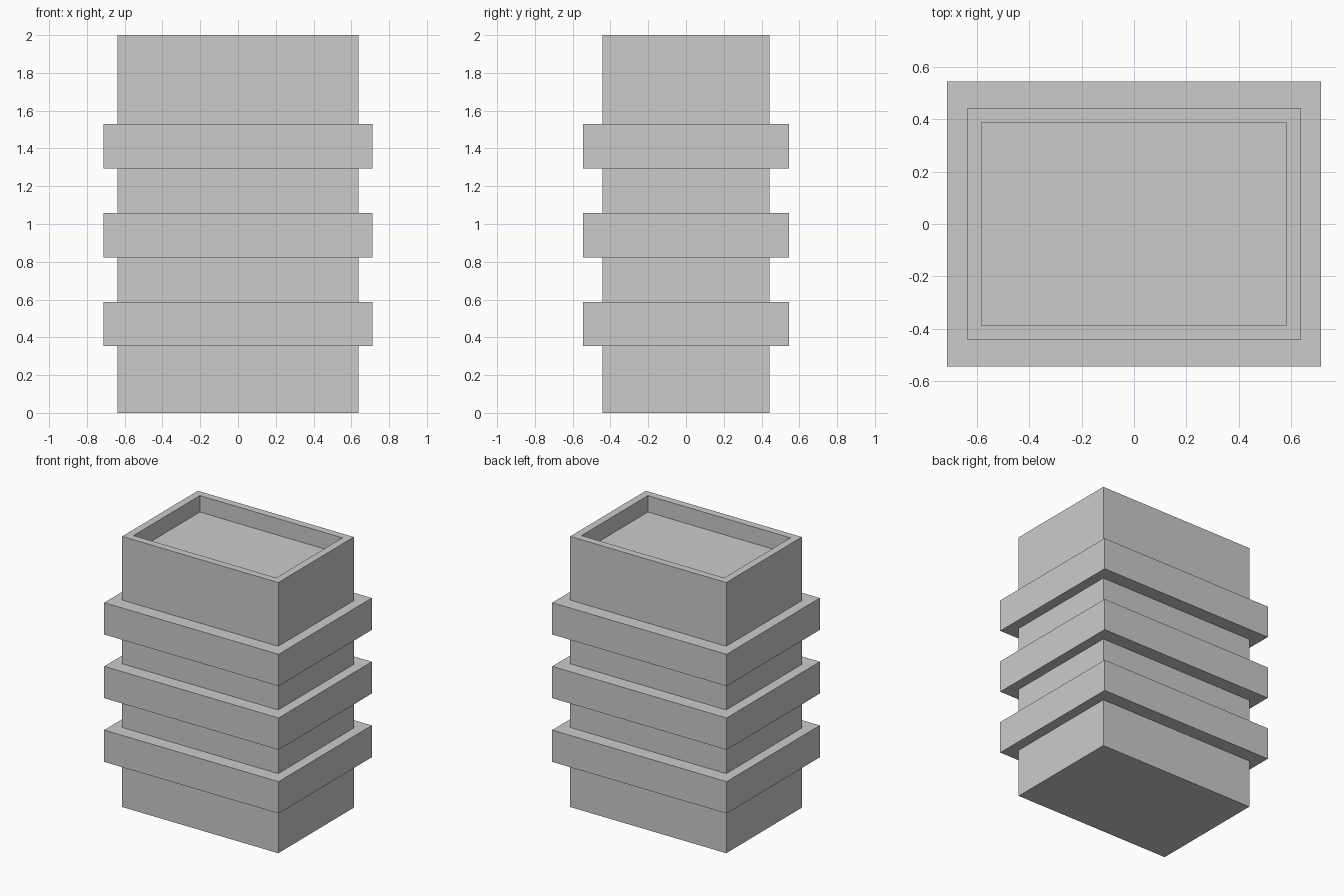
import bpy, bmesh

if "Cube" in bpy.data.objects:
    bpy.data.objects.remove(bpy.data.objects["Cube"])

STEP = 2 / 17                 # height module shared by all tiers
BODY = (0.638, 0.441)         # half sizes in x and y
BAND = (0.713, 0.544)
WELL = (0.583, 0.387)

# Profile from bottom to top: (half size, height)
rings = [(BODY, 0)]
for i in range(3):            # three projecting bands
    low, high = (3 + 4 * i) * STEP, (5 + 4 * i) * STEP
    rings += [(BODY, low), (BAND, low), (BAND, high), (BODY, high)]
# Rim and shallow recess in the top
rings += [(BODY, 2), (WELL, 2), (WELL, 2 - 0.122)]

bm = bmesh.new()
loops = [[bm.verts.new((sx * hx, sy * hy, z))
          for sx, sy in ((-1, -1), (1, -1), (1, 1), (-1, 1))]
         for (hx, hy), z in rings]
for a, b in zip(loops, loops[1:]):
    for k in range(4):
        n = (k + 1) % 4
        bm.faces.new((a[k], a[n], b[n], b[k]))
bm.faces.new(loops[0][::-1])  # underside
bm.faces.new(loops[-1])       # recess floor
bmesh.ops.recalc_face_normals(bm, faces=bm.faces)

mesh = bpy.data.meshes.new("banded_block")
bm.to_mesh(mesh)
bm.free()
bpy.context.collection.objects.link(bpy.data.objects.new("banded_block", mesh))
